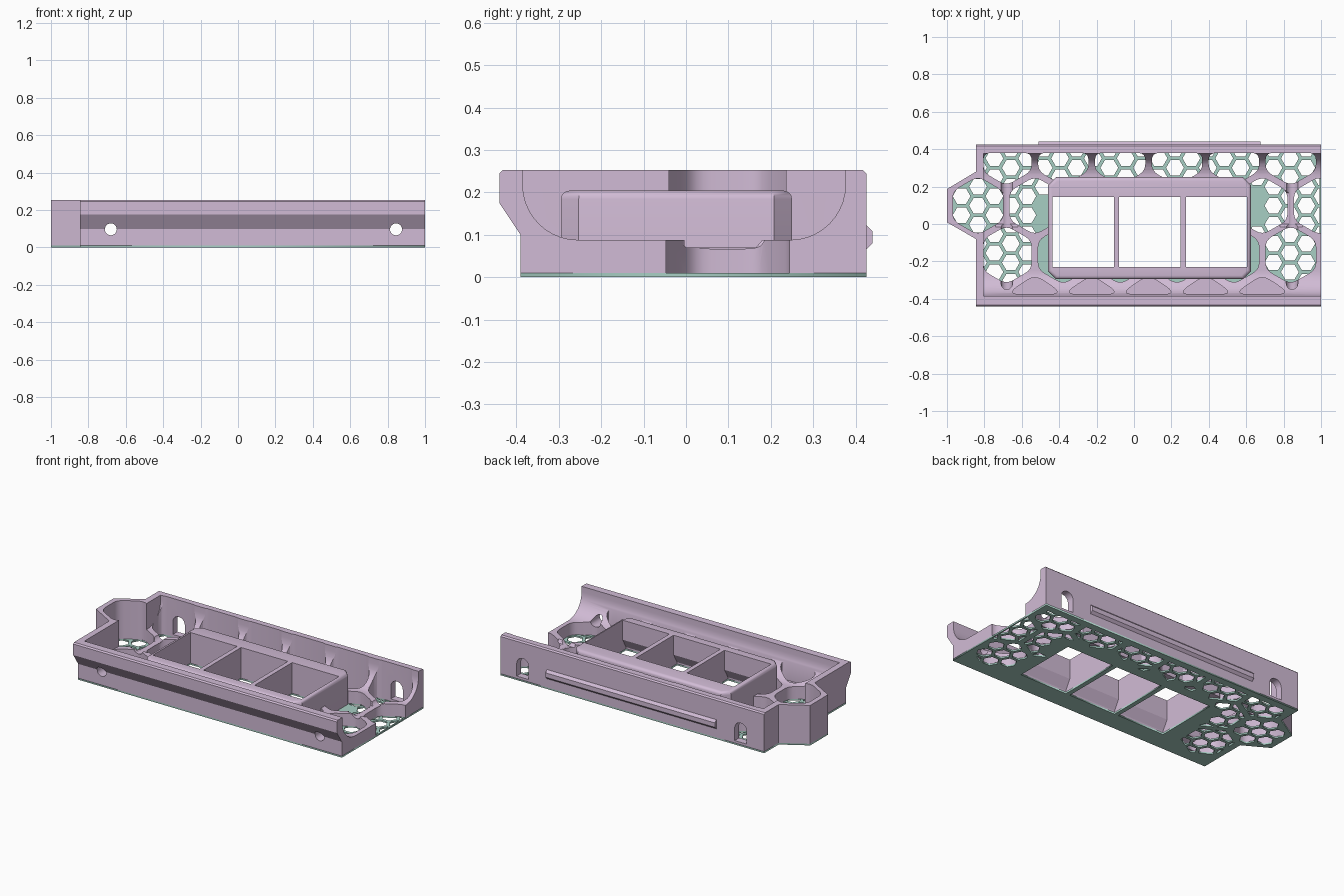
import bpy, bmesh, math

if "Cube" in bpy.data.objects:
    bpy.data.objects.remove(bpy.data.objects["Cube"])

PLATE_Z = 0.01
END = 1.0


def material(name, rgb):
    m = bpy.data.materials.new(name)
    m.diffuse_color = (*rgb, 1)
    m.use_nodes = True
    m.node_tree.nodes["Principled BSDF"].inputs["Base Color"].default_value = m.diffuse_color
    return m


LILAC = material("lilac plastic", (0.64, 0.50, 0.67))
MINT = material("mint plastic", (0.39, 0.62, 0.55))


def prisms(name, polys, a, b, axis, mat):
    """Extrude 2D polygons from a to b along an axis into one object."""
    put = {"z": lambda u, v, w: (u, v, w),
           "x": lambda u, v, w: (w, u, v),
           "y": lambda u, v, w: (u, w, v)}[axis]
    bm = bmesh.new()
    for poly in polys:
        lo = [bm.verts.new(put(u, v, a)) for u, v in poly]
        hi = [bm.verts.new(put(u, v, b)) for u, v in poly]
        bm.faces.new(lo)
        bm.faces.new(hi)
        for i in range(len(poly)):
            j = (i + 1) % len(poly)
            bm.faces.new((lo[i], lo[j], hi[j], hi[i]))
    bmesh.ops.recalc_face_normals(bm, faces=bm.faces)
    me = bpy.data.meshes.new(name)
    bm.to_mesh(me)
    bm.free()
    ob = bpy.data.objects.new(name, me)
    bpy.context.collection.objects.link(ob)
    me.materials.append(mat)
    return ob


def combine(ob, other, op="DIFFERENCE"):
    m = ob.modifiers.new(other.name, "BOOLEAN")
    m.operation, m.object, m.solver = op, other, "EXACT"
    bpy.context.view_layer.objects.active = ob
    bpy.ops.object.modifier_apply(modifier=m.name)


def ngon(cx, cy, r, n=6, turn=0.0):
    return [(cx + r * math.cos(turn + i * math.tau / n),
             cy + r * math.sin(turn + i * math.tau / n)) for i in range(n)]


def rect(x0, x1, y0, y1):
    return [(x0, y0), (x1, y0), (x1, y1), (x0, y1)]


def clip(poly, win):
    """Clip a convex polygon to a counter-clockwise convex window."""
    for i, (ax, ay) in enumerate(win):
        bx, by = win[(i + 1) % len(win)]
        side = lambda p: (bx - ax) * (p[1] - ay) - (by - ay) * (p[0] - ax)
        out = []
        for p, q in zip(poly, poly[1:] + poly[:1]):
            sp, sq = side(p), side(q)
            if sp >= 0:
                out.append(p)
            if sp * sq < 0:
                t = sp / (sp - sq)
                out.append((p[0] + t * (q[0] - p[0]), p[1] + t * (q[1] - p[1])))
        poly = [p for k, p in enumerate(out) if math.dist(p, out[k - 1]) > 1e-3]
        if len(poly) < 3:
            return []
    return poly


def area(p):
    return abs(sum(a[0] * b[1] - a[1] * b[0] for a, b in zip(p, p[1:] + p[:1]))) / 2


def rounded(poly, d=0.04, n=4):
    """Replace each corner by a short curve."""
    out = []
    for i, p in enumerate(poly):
        ends = []
        for q in (poly[i - 1], poly[(i + 1) % len(poly)]):
            t = min(d / math.dist(p, q), 0.4)
            ends.append((p[0] + t * (q[0] - p[0]), p[1] + t * (q[1] - p[1])))
        for k in range(n + 1):
            s = k / n
            out.append(tuple((1 - s) ** 2 * ends[0][c] + 2 * s * (1 - s) * p[c]
                             + s * s * ends[1][c] for c in (0, 1)))
    return out


# Large honeycomb cells of the floor
W = 0.304
ROW = W * math.sqrt(3) / 2
CELL_R = 0.1555
inside = rect(-0.805, 1.06, -0.375, 0.38)
cells, shallow = [], []
for row in range(-2, 2):
    for k in range(-1, 7):
        cx = -0.834 + W * k + (W / 2 if row % 2 else 0)
        cy = 0.098 + ROW * row
        if cx < -0.9 or cx > 1.1:
            continue
        h = ngon(cx, cy, CELL_R, 6, math.pi / 6)
        if row == -2:                       # shallow pockets in the front cove
            h = [(cx + (x - cx) * 0.88, y) for x, y in h]
        if not (row == 0 and k == 0):       # end cell reaches into the nose
            h = clip(h, inside)
        if h and area(h) > 0.004:
            if row > -2:
                cells.append(h)
            elif 1 <= k <= 5:
                shallow.append(h)

# Window openings, flared at the front underside
win_profile = [(-0.265, -0.05), (-0.265, 0.02), (-0.23, 0.08), (-0.23, 0.3),
               (0.145, 0.3), (0.145, -0.05)]
spans = [(-0.435, -0.108), (-0.08, 0.248), (0.277, 0.605)]
windows = [prisms("window_cutter", [win_profile], a, b, "x", LILAC) for a, b in spans]

# Tray body with overhanging front lip
C = 0.008
outer = [(-0.39, PLATE_Z), (-0.39, 0.10), (-0.44, 0.175), (-0.44, 0.253 - C),
         (-0.44 + C, 0.253), (0.425 - C, 0.253), (0.425, 0.253 - C), (0.425, PLATE_Z)]
body = prisms("tray_body", [outer], -0.845, END, "x", LILAC)
nose_shape = [(-0.82, -0.095), (-0.82, 0.295), (-0.845, 0.28), (-1, 0.187),
              (-1, 0.009), (-0.845, -0.08)]
nose = prisms("nose", [nose_shape], PLATE_Z, 0.253, "z", LILAC)
combine(body, nose, "UNION")

# Hollow with rounded coves along front and back walls
R, FLOOR = 0.13, 0.088
arc = [i * math.pi / 20 for i in range(11)]
cove = [(-0.385, 0.4)]
cove += [(-0.385 + R - R * math.cos(t), FLOOR + R - R * math.sin(t)) for t in arc]
cove += [(0.376 - R + R * math.sin(t), FLOOR + R - R * math.cos(t)) for t in arc]
cove += [(0.376, 0.4)]
hollow = prisms("hollow_cutter", [cove], -0.805, 1.2, "x", LILAC)
pits = prisms("pit_cutter", [rounded(c) for c in cells], -0.05, 0.4, "z", LILAC)
pockets = prisms("pocket_cutter", [rounded(c, 0.05) for c in shallow], 0.05, 0.2, "z", LILAC)

# Lowered stretch of the cross ribs near both ends
dip = [(0.0, 0.07), (0.165, 0.07), (0.19, 0.1), (-0.025, 0.1)]
dips = [prisms("dip_cutter", [dip], a, b, "x", LILAC) for a, b in ((-0.74, -0.62), (0.78, 0.9))]

# Round front holes, with a clear line to the arched back slots
HOLES = (-0.68, 0.845)
front_holes = prisms("hole_cutter", [ngon(x, 0.097, 0.032, 24) for x in HOLES],
                     -0.6, 0.3, "y", LILAC)
arches = []
for x in HOLES:
    arches.append([(x - 0.042, 0.025), (x + 0.042, 0.025)] +
                  [(x + 0.042 * math.cos(i * math.pi / 12),
                    0.105 + 0.042 * math.sin(i * math.pi / 12)) for i in range(13)])
back_slots = prisms("slot_cutter", arches, 0.3, 0.6, "y", LILAC)
for cutter in [hollow, pits, pockets, front_holes, back_slots] + dips + windows:
    combine(body, cutter)

# Raised frame around the three windows
K = 0.042
x0, x1, y0, y1 = -0.46, 0.625, -0.295, 0.25
ring = [(x0 + K, y0), (x1 - K, y0), (x1, y0 + K), (x1, y1 - K),
        (x1 - K, y1), (x0 + K, y1), (x0, y1 - K), (x0, y0 + K)]
frame = prisms("window_frame", [ring], PLATE_Z, 0.204, "z", LILAC)
bm = bmesh.new()
bm.from_mesh(frame.data)
rim = [e for e in bm.edges if all(v.co.z > 0.2 for v in e.verts)]
bmesh.ops.bevel(bm, geom=rim, offset=0.02, segments=4, profile=0.5, affect="EDGES")
bm.to_mesh(frame.data)
bm.free()
for w in windows:
    combine(frame, w)

# Thin base plate: filled outline with windows and fine honeycomb holes
outlines = [[(-0.845, -0.39), (END, -0.39), (END, 0.425), (-0.845, 0.425),
             (-0.845, 0.28), (-1, 0.187), (-1, 0.009), (-0.845, -0.08)]]
outlines += [rect(a, b, -0.265, 0.145) for a, b in spans]
PITCH = W / 3
COL = PITCH * math.sqrt(3) / 2
mesh_area = rect(-1.1, END - 0.008, -0.385, 0.4)
for cell in cells:
    window = clip(cell, mesh_area)
    if not window:
        continue
    for i in range(-3, 25):
        for j in range(-7, 5):
            cx = -0.834 + COL * i
            cy = 0.098 + PITCH * (j + (0.5 if i % 2 else 0))
            if x0 < cx < x1 and y0 < cy < y1:
                continue
            h = clip(ngon(cx, cy, 0.0475), window)
            if not h or area(h) < 0.0003:
                continue
            if any(-0.445 < x < 0.615 and -0.275 < y < 0.155 for x, y in h):
                continue
            outlines.append(h)
cu = bpy.data.curves.new("base_plate", "CURVE")
cu.dimensions, cu.fill_mode, cu.extrude = "2D", "BOTH", PLATE_Z / 2
for poly in outlines:
    sp = cu.splines.new("POLY")
    sp.points.add(len(poly) - 1)
    for pt, (x, y) in zip(sp.points, poly):
        pt.co = (x, y, 0, 1)
    sp.use_cyclic_u = True
cu.materials.append(MINT)
plate = bpy.data.objects.new("base_plate", cu)
plate.location.z = PLATE_Z / 2
bpy.context.collection.objects.link(plate)
bpy.ops.object.select_all(action="DESELECT")
plate.select_set(True)
bpy.context.view_layer.objects.active = plate
bpy.ops.object.convert(target="MESH")

# Long snap rib on the back wall
prisms("back_rib", [[(0.42, 0.06), (0.44, 0.08), (0.44, 0.108), (0.42, 0.128)]],
       -0.51, 0.675, "x", LILAC)

for ob in [nose, hollow, pits, pockets, front_holes, back_slots] + dips + windows:
    bpy.data.objects.remove(ob)

# Smooth coves and round corners, keep hard edges
for ob in (body, frame):
    bpy.ops.object.select_all(action="DESELECT")
    ob.select_set(True)
    bpy.context.view_layer.objects.active = ob
    bpy.ops.object.shade_smooth_by_angle(angle=math.radians(28))
